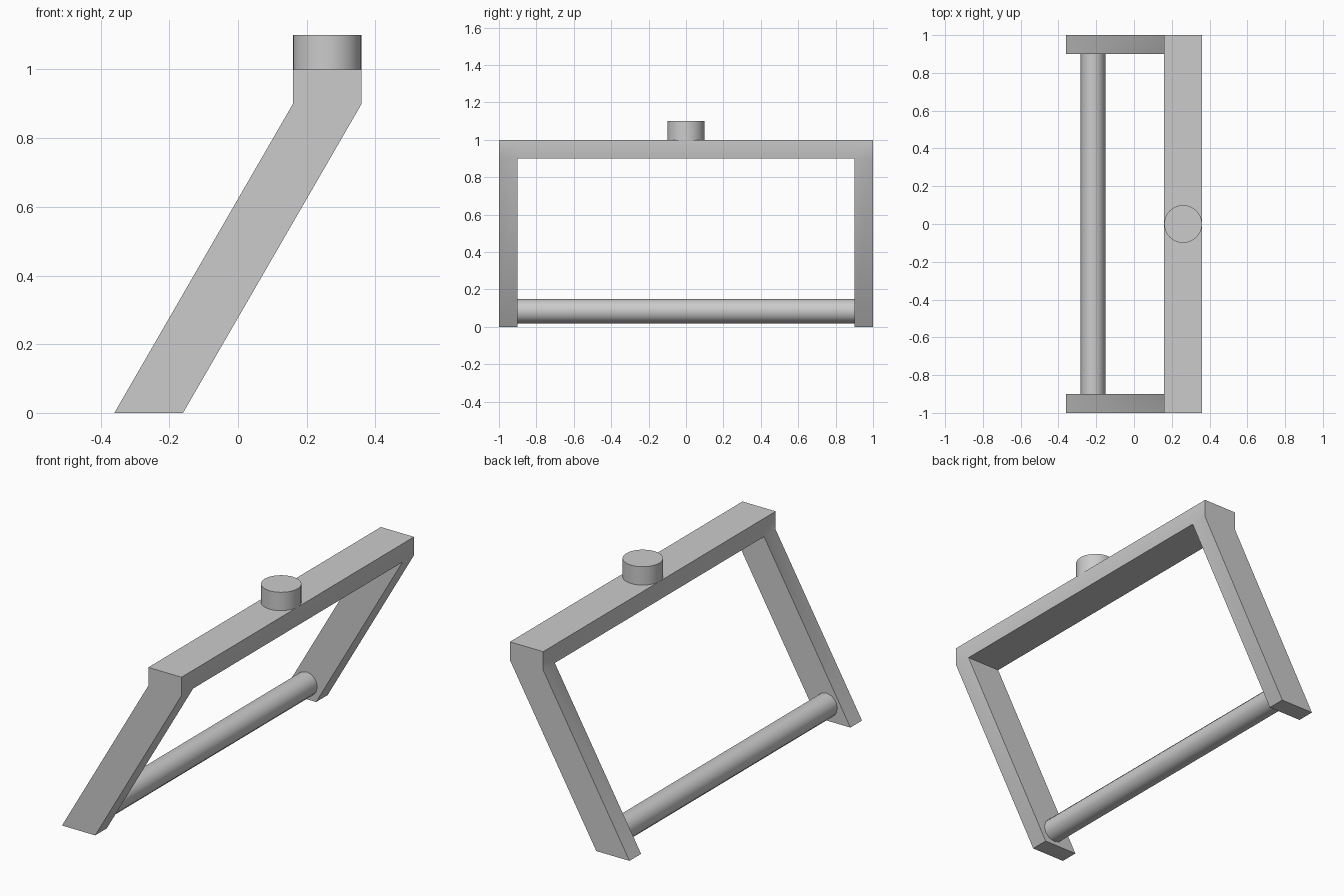
import bpy
import bmesh
import math
from mathutils import Vector

cube = bpy.data.objects.get("Cube")
if cube:
    bpy.data.objects.remove(cube)

# One plain grey for every part
GREY = (0.6, 0.6, 0.6, 1.0)
grey = bpy.data.materials.new("plain grey")
grey.use_nodes = True
grey.diffuse_color = GREY
grey.node_tree.nodes["Principled BSDF"].inputs["Base Color"].default_value = GREY


def finish(obj, name, angle):
    """Name, colour and shade a part."""
    obj.name = obj.data.name = name
    obj.data.materials.append(grey)
    bpy.ops.object.select_all(action="DESELECT")
    obj.select_set(True)
    bpy.context.view_layer.objects.active = obj
    bpy.ops.object.shade_smooth_by_angle(angle=math.radians(angle))


def cylinder(name, sides, radius, depth, location, rotation=(0, 0, 0), angle=31):
    bpy.ops.mesh.primitive_cylinder_add(
        vertices=sides, radius=radius, depth=depth,
        location=location, rotation=rotation)
    finish(bpy.context.object, name, angle)


# Bent frame: a flat arch of cells, given its depth by one extrusion along x
DEPTH = 0.2
outer, inner = 1.0, 0.9
columns = (-outer, -inner, inner, outer)
rows = ((-0.36, 0.0), (0.16, 0.9), (0.16, 1.0))

bm = bmesh.new()
grid = [[bm.verts.new((x, y, z)) for y in columns] for x, z in rows]
for row in range(2):
    for col in range(3):
        if row == 0 and col == 1:
            continue  # opening between the legs
        low, high = grid[row], grid[row + 1]
        bm.faces.new((low[col], low[col + 1], high[col + 1], high[col]))
bmesh.ops.delete(bm, geom=[v for v in bm.verts if not v.link_faces], context="VERTS")
back = bmesh.ops.extrude_face_region(bm, geom=bm.faces[:], use_keep_orig=True)
bmesh.ops.translate(
    bm, vec=Vector((DEPTH, 0, 0)),
    verts=[g for g in back["geom"] if isinstance(g, bmesh.types.BMVert)])
bmesh.ops.recalc_face_normals(bm, faces=bm.faces[:])
mesh = bpy.data.meshes.new("frame")
bm.to_mesh(mesh)
bm.free()
frame = bpy.data.objects.new("frame", mesh)
bpy.context.collection.objects.link(frame)
finish(frame, "frame", 31)

# Cross rod between the feet
cylinder("cross_rod", 12, 0.065, 2 * inner, (-0.217, 0, 0.084),
         rotation=(math.radians(90), 0, 0))

# Round knob on the top bar
cylinder("top_knob", 32, 0.1, 0.1, (0.26, 0, 1.05))
